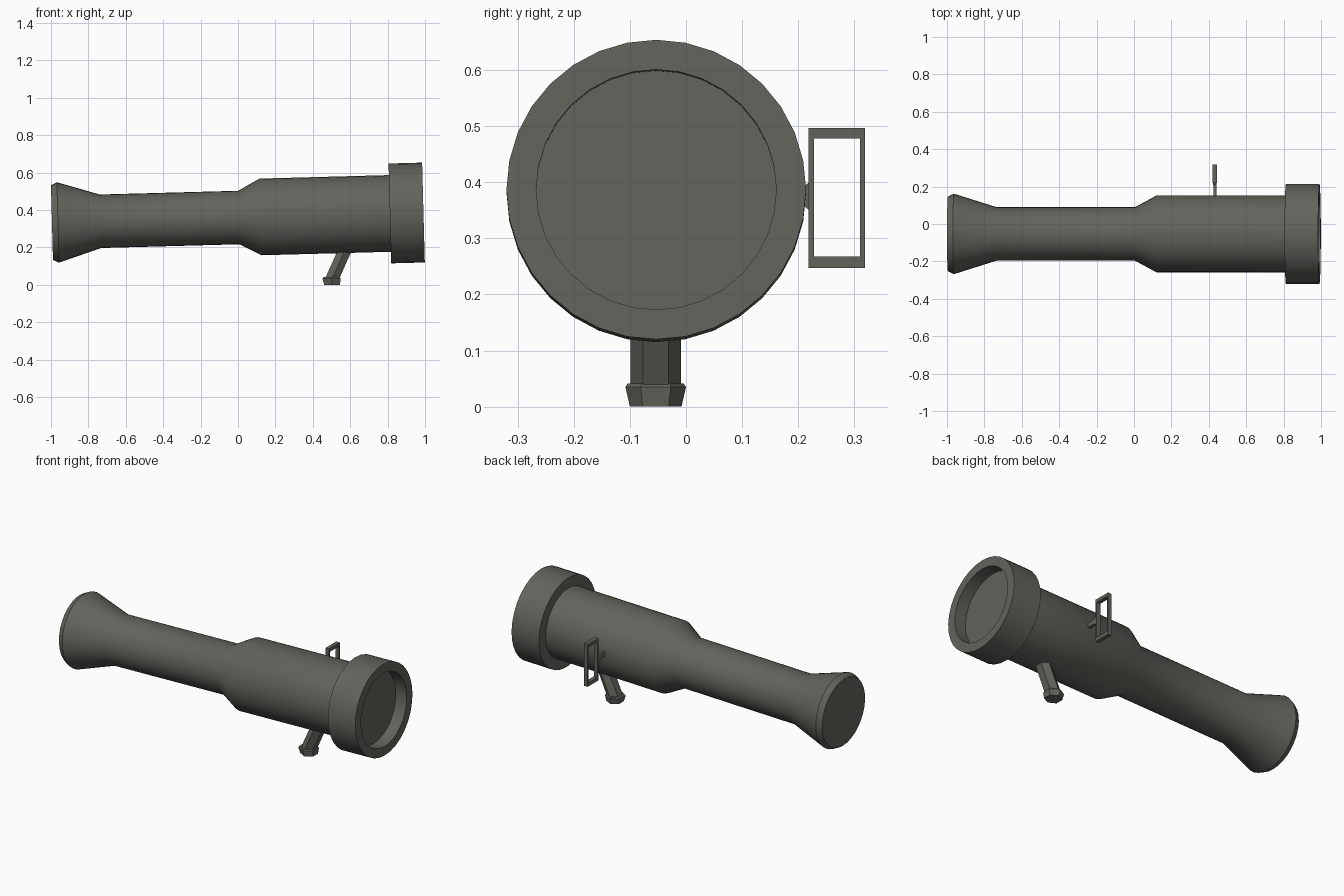
import bpy, bmesh, math
from mathutils import Vector, Matrix

if "Cube" in bpy.data.objects:
    bpy.data.objects.remove(bpy.data.objects["Cube"])

metal = bpy.data.materials.new("dark olive grey")
metal.diffuse_color = (0.125, 0.125, 0.108, 1)
metal.use_nodes = True
metal.node_tree.nodes["Principled BSDF"].inputs["Base Color"].default_value = metal.diffuse_color

TILT = 0.027                      # muzzle points very slightly upwards
AXIS = Matrix.Translation((0, -0.053, 0.36)) @ Matrix.Rotation(-TILT, 4, 'Y')


def finish(name, bm, smooth=True):
    bmesh.ops.recalc_face_normals(bm, faces=bm.faces)
    me = bpy.data.meshes.new(name)
    bm.to_mesh(me)
    bm.free()
    me.materials.append(metal)
    ob = bpy.data.objects.new(name, me)
    bpy.context.collection.objects.link(ob)
    if smooth:
        bpy.ops.object.select_all(action='DESELECT')
        ob.select_set(True)
        bpy.context.view_layer.objects.active = ob
        bpy.ops.object.shade_smooth_by_angle(angle=math.radians(35))
    return ob


def loft(name, rings, smooth=True):
    """Skin a list of point rings and cap both ends."""
    bm = bmesh.new()
    loops = [[bm.verts.new(p) for p in ring] for ring in rings]
    n = len(loops[0])
    for a, b in zip(loops, loops[1:]):
        for i in range(n):
            j = (i + 1) % n
            bm.faces.new((a[i], a[j], b[j], b[i]))
    bm.faces.new(loops[0])
    bm.faces.new(loops[-1])
    return finish(name, bm, smooth)


def turned(name, profile, n=32):
    """Revolve (position, radius) pairs around the tilted tube axis."""
    angles = [2 * math.pi * i / n for i in range(n)]
    return loft(name, [[AXIS @ Vector((s, r * math.sin(a), r * math.cos(a)))
                        for a in angles] for s, r in profile])


def hexagon(x, z, rx, ry, y=-0.054):
    return [(x + rx * math.sin(k * math.pi / 3) / 0.866,
             y + ry * math.cos(k * math.pi / 3), z) for k in range(6)]


def rect(y, x, z, hx, hz):
    return [(x - hx, y, z - hz), (x + hx, y, z - hz),
            (x + hx, y, z + hz), (x - hx, y, z + hz)]


# Tube: flared rear, narrow middle, wide front barrel
turned("tube", [(-0.995, 0.2), (-0.963, 0.215), (-0.735, 0.143),
                (0.005, 0.143), (0.12, 0.205), (0.85, 0.205)])

# Muzzle collar with a recessed front
turned("muzzle_collar", [(0.8125, 0.19), (0.8125, 0.267), (0.992, 0.267),
                         (0.992, 0.214), (0.92, 0.214)])

# Slanted grip and its foot
loft("grip", [hexagon(0.502, 0.03, 0.038, 0.045),
              hexagon(0.600, 0.25, 0.038, 0.045)])
loft("grip_foot", [hexagon(0.503, 0.0, 0.042, 0.046),
                   hexagon(0.500, 0.035, 0.049, 0.054),
                   hexagon(0.500, 0.041, 0.043, 0.050)])

# Side sight: open rectangular frame on a small flared bracket
bm = bmesh.new()
outer, inner = (0.218, 0.319, 0.247, 0.497), (0.228, 0.310, 0.268, 0.478)
grid = []
for y0, y1, z0, z1 in (outer, inner):
    for x in (0.420, 0.444):
        grid.append([bm.verts.new((x, y, z)) for y, z in
                     ((y0, z0), (y1, z0), (y1, z1), (y0, z1))])
for a, b in ((0, 1), (1, 3), (3, 2), (2, 0)):
    for i in range(4):
        j = (i + 1) % 4
        bm.faces.new((grid[a][i], grid[a][j], grid[b][j], grid[b][i]))
finish("sight_frame", bm, smooth=False)

loft("sight_bracket", [rect(0.13, 0.432, 0.375, 0.008, 0.012),
                       rect(0.205, 0.432, 0.375, 0.008, 0.014),
                       rect(0.220, 0.432, 0.375, 0.009, 0.025)], smooth=False)
